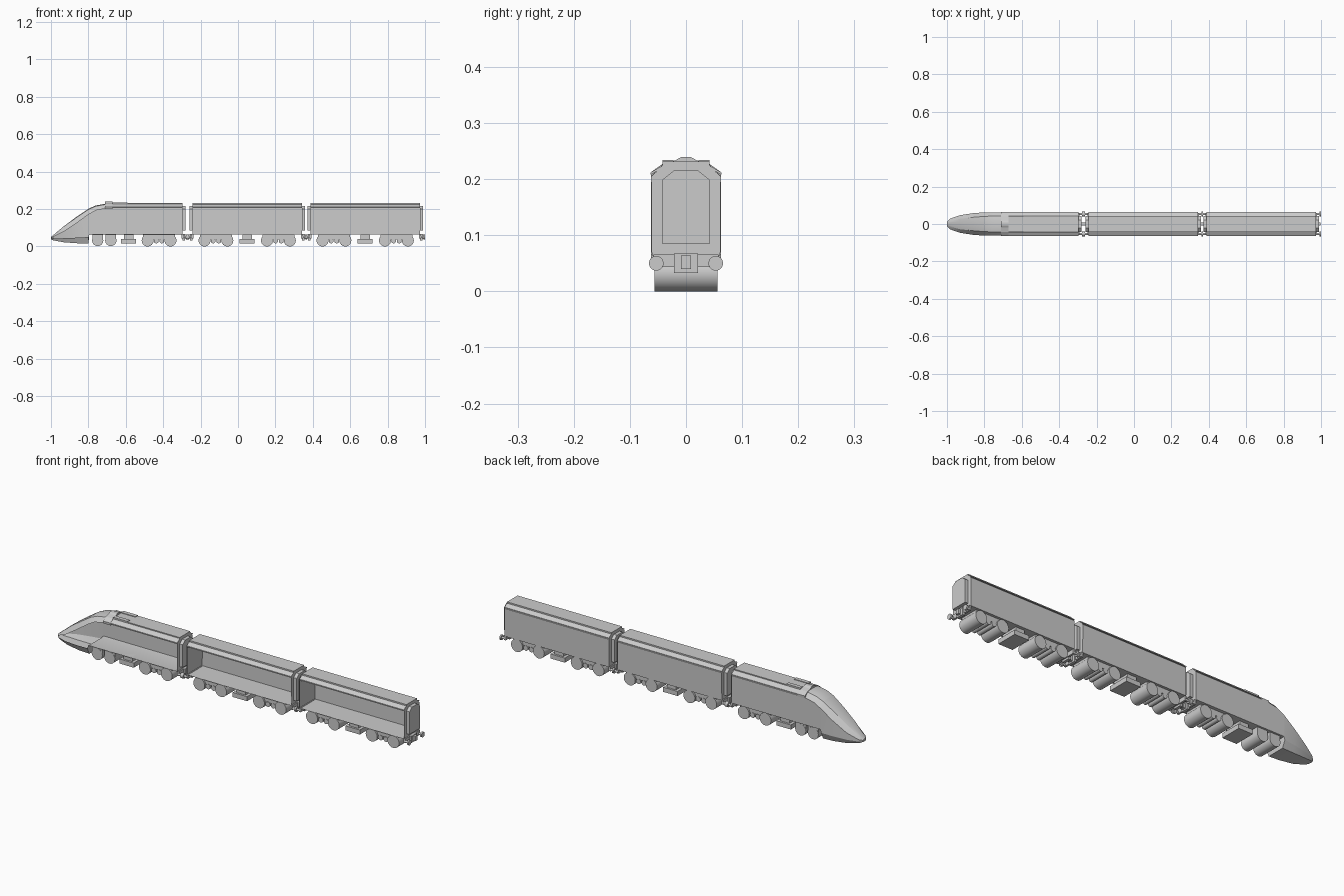
import bpy, bmesh, math
from mathutils import Matrix

if "Cube" in bpy.data.objects:
    bpy.data.objects.remove(bpy.data.objects["Cube"])

grey = bpy.data.materials.new("plain grey")
grey.use_nodes = True
grey.diffuse_color = (0.6, 0.6, 0.6, 1)
grey.node_tree.nodes["Principled BSDF"].inputs["Base Color"].default_value = (0.6, 0.6, 0.6, 1)


def finish(name, bm, smooth=None):
    bmesh.ops.recalc_face_normals(bm, faces=bm.faces)
    mesh = bpy.data.meshes.new(name)
    bm.to_mesh(mesh)
    bm.free()
    mesh.materials.append(grey)
    ob = bpy.data.objects.new(name, mesh)
    bpy.context.collection.objects.link(ob)
    if smooth:
        bpy.ops.object.select_all(action='DESELECT')
        bpy.context.view_layer.objects.active = ob
        ob.select_set(True)
        bpy.ops.object.shade_smooth_by_angle(angle=math.radians(smooth))
    return ob


def box(name, x0, x1, y0, y1, z0, z1):
    bm = bmesh.new()
    mid = Matrix.Translation(((x0 + x1) / 2, (y0 + y1) / 2, (z0 + z1) / 2))
    size = Matrix.Diagonal((x1 - x0, y1 - y0, z1 - z0, 1))
    bmesh.ops.create_cube(bm, size=1, matrix=mid @ size)
    return finish(name, bm)


def cylinder(name, x, y, z, r, depth, axis, sides=24):
    bm = bmesh.new()
    turn = Matrix.Rotation(math.pi / 2, 4, 'Y' if axis == 'X' else 'X')
    bmesh.ops.create_cone(bm, cap_ends=True, segments=sides, radius1=r, radius2=r,
                          depth=depth, matrix=Matrix.Translation((x, y, z)) @ turn)
    return finish(name, bm, 35)


def loft(name, rings, skip=(), smooth=None):
    """Join (x, [(y, z)...]) closed rings, leaving out the skipped strips."""
    bm = bmesh.new()
    loops = [[bm.verts.new((x, y, z)) for y, z in pts] for x, pts in rings]
    n = len(loops[0])
    for a, b in zip(loops, loops[1:]):
        for i in range(n):
            if i not in skip:
                bm.faces.new((a[i], a[(i + 1) % n], b[(i + 1) % n], b[i]))
    bm.faces.new(loops[0])
    bm.faces.new(loops[-1])
    return finish(name, bm, smooth)


def mirrored(half):
    """Close a +y half profile, listed bottom to top, with its mirror image."""
    return half + [(-y, z) for y, z in reversed(half)]


def prism(name, x0, x1, pts, skip=()):
    return loft(name, [(x0, pts), (x1, pts)], skip)


# Shared profiles
SHELL = mirrored([(0.061, 0.064), (0.062, 0.205), (0.042, 0.223), (0.042, 0.231)])
GANGWAY = mirrored([(0.042, 0.084), (0.042, 0.199), (0.022, 0.215)])


def eaves(x0, x1):
    for s, side in ((1, "back"), (-1, "front")):
        prism(side + "_eave", x0, x1, [(s * 0.042, 0.224), (s * 0.063, 0.212),
                                       (s * 0.063, 0.208), (s * 0.042, 0.219)])


def bogie(x):
    box("bogie_frame", x - 0.085, x + 0.085, -0.048, 0.048, 0.038, 0.064)
    for s in (-1, 1):
        cylinder("wheel", x + s * 0.061, 0, 0.032, 0.032, 0.112, 'Y')
        cylinder("brake_roller", x + s * 0.015, 0, 0.029, 0.013, 0.1, 'Y', 12)


def end_fittings(x, d):
    """Gangway, buffers and coupler at a car end facing direction d."""
    prism("gangway", x, x + d * 0.017, GANGWAY)
    box("buffer_beam", *sorted((x - d * 0.004, x + d * 0.006)), -0.058, 0.058, 0.043, 0.066)
    for y in (-0.053, 0.053):
        cylinder("buffer_shaft", x + d * 0.012, y, 0.05, 0.006, 0.024, 'X', 12)
        cylinder("buffer_head", x + d * 0.023, y, 0.05, 0.013, 0.008, 'X')
    box("coupler_mount", *sorted((x, x + d * 0.014)), -0.021, 0.021, 0.033, 0.067)
    box("coupler", *sorted((x, x + d * 0.026)), -0.009, 0.009, 0.04, 0.064)


def underbox(x):
    box("underfloor_box", x - 0.04, x + 0.04, -0.055, 0.055, 0.017, 0.04)
    box("underfloor_mount", x - 0.025, x + 0.025, -0.045, 0.045, 0.04, 0.064)


# Passenger cars: the front side stands open on the interior
for mid in (0.049, 0.68):
    x0, x1 = mid - 0.292, mid + 0.292
    prism("car_body", x0, x1, SHELL, skip=(6,))
    eaves(x0, x1)
    underbox(mid)
    for d, x in ((-1, x0), (1, x1)):
        bogie(x - d * 0.125)
        end_fittings(x, d)


# Engine body with streamlined nose: x, half width, belly, belt, eave, top, roof half width
STATIONS = [
    (-1.0, 0.012, 0.038, 0.042, 0.046, 0.050, 0.007),
    (-0.985, 0.028, 0.032, 0.042, 0.052, 0.062, 0.015),
    (-0.93, 0.047, 0.022, 0.044, 0.080, 0.105, 0.028),
    (-0.86, 0.058, 0.017, 0.047, 0.127, 0.157, 0.036),
    (-0.80, 0.062, 0.016, 0.050, 0.170, 0.197, 0.041),
    (-0.795, 0.062, 0.064, 0.066, 0.173, 0.200, 0.041),
    (-0.76, 0.062, 0.064, 0.066, 0.193, 0.215, 0.042),
    (-0.70, 0.062, 0.064, 0.066, 0.205, 0.226, 0.042),
    (-0.297, 0.062, 0.064, 0.066, 0.205, 0.226, 0.042)]
rings = []
for x, w, belly, belt, eave, top, roof in STATIONS:
    crown = top + (0.004 if x > -0.97 else 0.001)
    rings.append((x, mirrored([(w * 0.75, belly), (w, belt), (w, eave),
                               (roof, top), (roof * 0.5, crown)])))
loft("engine_body", rings, skip=(7,), smooth=25)

box("engine_roof", -0.67, -0.297, -0.042, 0.042, 0.222, 0.231)
eaves(-0.69, -0.297)

# Roof collar and vents
prism("roof_collar", -0.71, -0.67,
      mirrored([(0.062, 0.2), (0.063, 0.212), (0.042, 0.227), (0.02, 0.233), (0.009, 0.239)]))
for s in (-1, 1):
    y0, y1 = sorted((s * 0.022, s * 0.042))
    box("roof_vent", -0.67, -0.59, y0, y1, 0.226, 0.234)

# Engine running gear
for x in (-0.75, -0.68):
    cylinder("front_wheel", x, 0, 0.032, 0.03, 0.112, 'Y')
    box("wheel_guard", x - 0.029, x + 0.029, -0.055, 0.055, 0.032, 0.064)
underbox(-0.585)
bogie(-0.422)
end_fittings(-0.297, 1)
